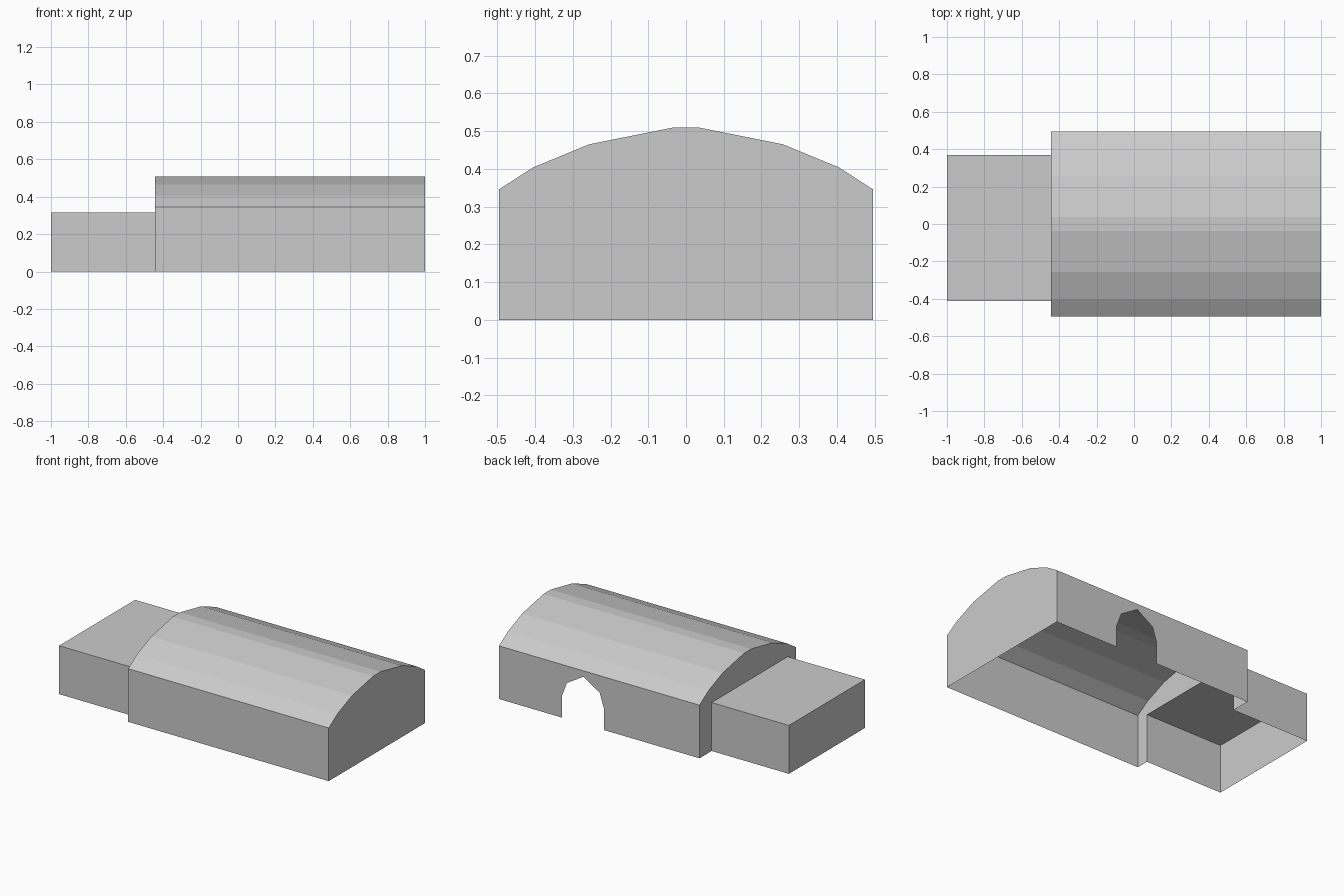
import bpy
import bmesh

cube = bpy.data.objects.get("Cube")
if cube:
    bpy.data.objects.remove(cube, do_unlink=True)

grey = bpy.data.materials.new("light grey")
grey.use_nodes = True
colour = (0.6, 0.6, 0.6, 1)
grey.diffuse_color = colour
grey.node_tree.nodes["Principled BSDF"].inputs["Base Color"].default_value = colour


def make_shell(name, faces):
    """Build a thin flat-shaded shell from outward-facing polygons."""
    bm = bmesh.new()
    for points in faces:
        bm.faces.new([bm.verts.new(p) for p in points])
    bmesh.ops.remove_doubles(bm, verts=bm.verts, dist=0.0005)
    mesh = bpy.data.meshes.new(name)
    bm.to_mesh(mesh)
    bm.free()
    mesh.materials.append(grey)
    obj = bpy.data.objects.new(name, mesh)
    bpy.context.collection.objects.link(obj)
    return obj


# Main dimensions
hall_west, hall_east = -0.444, 1.0
half_width = 0.495
annex_west = -1.0
annex_front, annex_back, annex_top = -0.412, 0.37, 0.315

# Roof section from the front eave to the back eave
half_arc = [(half_width, 0.346), (0.405, 0.404), (0.257, 0.465), (0.037, 0.509)]
arc = [(-y, z) for y, z in half_arc] + half_arc[::-1]

# Vaulted roof
make_shell("hall_roof", [
    [(hall_west, *a), (hall_east, *a), (hall_east, *b), (hall_west, *b)]
    for a, b in zip(arc, arc[1:])])

# Hall walls: plain front, arched doorway at the back
eave = half_arc[0][1]
doorway = [(0.547, 0), (0.547, 0.14), (0.511, 0.235), (0.391, 0.308),
           (0.275, 0.235), (0.245, 0.14), (0.245, 0)]
back_outline = [(hall_east, 0)] + doorway + [
    (hall_west, 0), (hall_west, eave), (hall_east, eave)]
make_shell("hall_front_wall", [[
    (hall_west, -half_width, 0), (hall_east, -half_width, 0),
    (hall_east, -half_width, eave), (hall_west, -half_width, eave)]])
make_shell("hall_back_wall", [[(x, half_width, z) for x, z in back_outline]])

# Gables: closed at the east, open to the annex at the west
gable = [(-half_width, 0)] + arc + [(half_width, 0)]
opening = [(annex_back, 0), (annex_back, annex_top),
           (annex_front, annex_top), (annex_front, 0)]
make_shell("hall_east_gable", [[(hall_east, y, z) for y, z in gable[::-1]]])
make_shell("hall_west_gable", [[(hall_west, y, z) for y, z in gable + opening]])

# Low annex, open below and towards the hall
section = [(annex_front, 0), (annex_front, annex_top),
           (annex_back, annex_top), (annex_back, 0)]
annex_faces = [
    [(annex_west, *a), (hall_west, *a), (hall_west, *b), (annex_west, *b)]
    for a, b in zip(section, section[1:])]
annex_faces.append([(annex_west, y, z) for y, z in section])
make_shell("annex", annex_faces)
